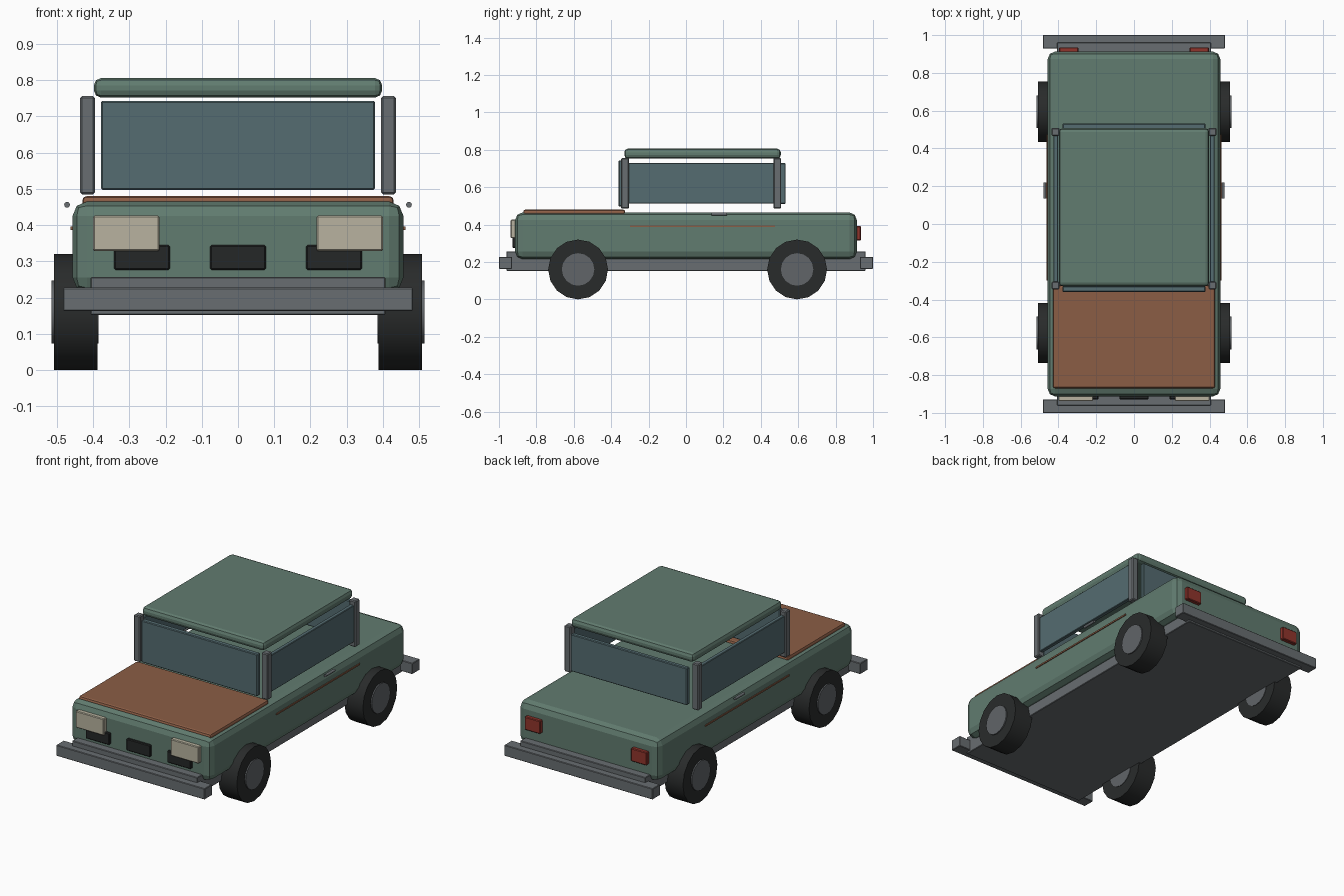
import bpy, bmesh, math
from mathutils import Matrix

if "Cube" in bpy.data.objects:
    bpy.data.objects.remove(bpy.data.objects["Cube"])


def mat(name, r, g, b):
    m = bpy.data.materials.new(name)
    m.diffuse_color = (r, g, b, 1)
    m.use_nodes = True
    m.node_tree.nodes["Principled BSDF"].inputs["Base Color"].default_value = m.diffuse_color
    return m


GREEN = mat("green paint", 0.12, 0.20, 0.16)
BROWN = mat("rust paint", 0.26, 0.11, 0.06)
GLASS = mat("glass", 0.09, 0.15, 0.165)
METAL = mat("dull metal", 0.14, 0.155, 0.165)
HUB = mat("hub metal", 0.12, 0.13, 0.14)
RUBBER = mat("rubber", 0.022, 0.024, 0.024)
DARK = mat("dark vent", 0.018, 0.02, 0.02)
LAMP = mat("lamp", 0.48, 0.45, 0.35)
RED = mat("red lamp", 0.28, 0.035, 0.025)


def finish(name, bm, material):
    me = bpy.data.meshes.new(name)
    bm.to_mesh(me)
    bm.free()
    me.materials.append(material)
    ob = bpy.data.objects.new(name, me)
    bpy.context.collection.objects.link(ob)
    return ob


def box(name, x, y, z, material, bevel=0.0, segments=2):
    """Box from (min, max) ranges, with optional rounded edges."""
    bm = bmesh.new()
    bmesh.ops.create_cube(bm, size=1)
    for v in bm.verts:
        v.co = [(a + b) / 2 + c * (b - a) for (a, b), c in zip((x, y, z), v.co)]
    if bevel:
        bmesh.ops.bevel(bm, geom=bm.edges[:], offset=bevel, segments=segments,
                        profile=0.5, affect='EDGES')
    return finish(name, bm, material)


def rod(name, axis, r, length, centre, sides, material):
    """Smooth cylinder along X or Y."""
    bm = bmesh.new()
    rot = Matrix.Rotation(math.pi / 2, 4, 'Y' if axis == 'X' else 'X')
    bmesh.ops.create_cone(bm, cap_ends=True, segments=sides, radius1=r, radius2=r,
                          depth=length, matrix=Matrix.Translation(centre) @ rot)
    ob = finish(name, bm, material)
    bpy.context.view_layer.objects.active = ob
    ob.select_set(True)
    bpy.ops.object.shade_smooth_by_angle(angle=math.radians(35))
    ob.select_set(False)


def span(s, a, b):
    return tuple(sorted((s * a, s * b)))


# Body, chassis, hood and roof
box("body", (-0.457, 0.457), (-0.913, 0.913), (0.215, 0.465), GREEN, 0.04, 2)
box("chassis", (-0.407, 0.407), (-0.96, 0.96), (0.152, 0.257), METAL, 0.003, 1)
box("hood", (-0.43, 0.43), (-0.87, -0.325), (0.44, 0.48), BROWN, 0.012, 2)
box("roof", (-0.398, 0.398), (-0.33, 0.507), (0.752, 0.806), GREEN, 0.02, 2)

# Bumpers
box("front_bumper", (-0.483, 0.483), (-1.0, -0.93), (0.163, 0.227), METAL, 0.003, 1)
box("rear_bumper", (-0.483, 0.483), (0.93, 1.0), (0.163, 0.227), METAL, 0.003, 1)

# Front and rear glass, vents
box("windshield", (-0.378, 0.378), (-0.36, -0.33), (0.497, 0.743), GLASS, 0.004, 1)
box("rear_window", (-0.378, 0.378), (0.505, 0.532), (0.51, 0.728), GLASS, 0.004, 1)
for i, x in enumerate((-0.265, 0, 0.265)):
    box(f"grille_vent_{i}", (x - 0.077, x + 0.077), (-0.928, -0.905),
        (0.276, 0.345), DARK, 0.004, 1)

# Mirrored parts
for s, side in ((-1, "left"), (1, "right")):
    box(f"{side}_headlight", span(s, 0.217, 0.4), (-0.938, -0.9), (0.328, 0.426), LAMP, 0.004, 1)
    box(f"{side}_tail_light", span(s, 0.295, 0.397), (0.9, 0.935), (0.315, 0.392), RED, 0.004, 1)
    box(f"{side}_window", span(s, 0.402, 0.426), (-0.31, 0.47), (0.513, 0.73), GLASS, 0.003, 1)
    box(f"{side}_trim", span(s, 0.447, 0.462), (-0.3, 0.475), (0.387, 0.396), BROWN)
    rod(f"{side}_door_handle", 'Y', 0.008, 0.085, (s * 0.472, 0.178, 0.456), 12, METAL)
    for end, y in (("front", -0.326), ("rear", 0.488)):
        box(f"{side}_{end}_pillar", span(s, 0.395, 0.436), (y - 0.021, y + 0.021),
            (0.485, 0.756), METAL, 0.005, 1)
    for end, y in (("front", -0.577), ("rear", 0.594)):
        rod(f"{side}_{end}_wheel", 'X', 0.16, 0.12, (s * 0.448, y, 0.16), 16, RUBBER)
        rod(f"{side}_{end}_hub", 'X', 0.087, 0.13, (s * 0.45, y, 0.16), 16, HUB)
